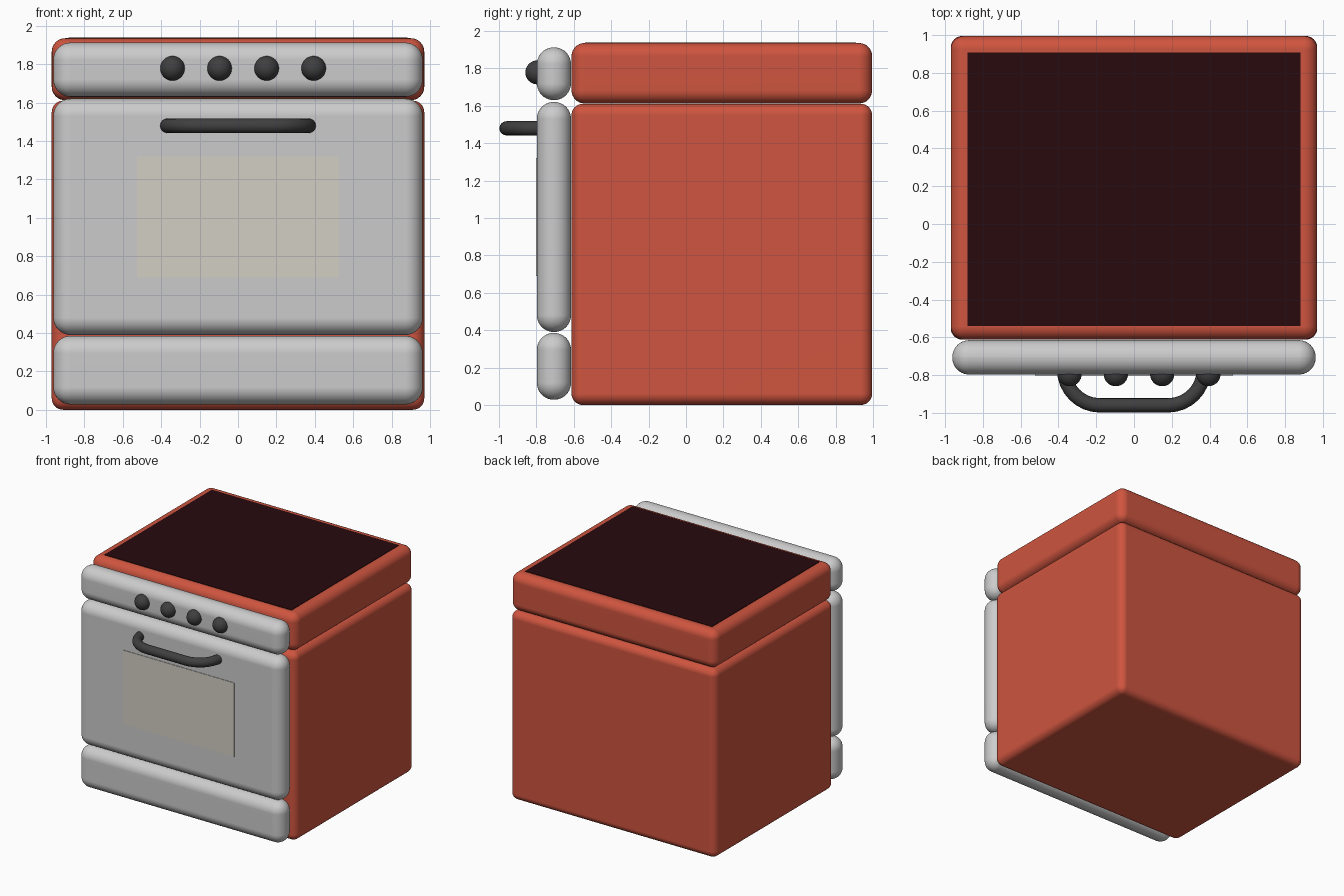
import bpy, bmesh, math
from mathutils import Vector

if "Cube" in bpy.data.objects:
    bpy.data.objects.remove(bpy.data.objects["Cube"])


def material(name, rgb):
    m = bpy.data.materials.new(name)
    m.diffuse_color = (*rgb, 1)
    m.use_nodes = True
    m.node_tree.nodes["Principled BSDF"].inputs["Base Color"].default_value = m.diffuse_color
    return m


RED = material("red enamel", (0.62, 0.09, 0.05))
GLASS = material("dark glass", (0.02, 0.003, 0.004))
PANE = material("cream pane", (0.65, 0.62, 0.56))
DARK = material("dark plastic", (0.05, 0.05, 0.05))


def box(name, lo, hi, radius=0, mat=None, segments=8):
    """Box between two corners, optionally with rounded edges."""
    lo, hi = Vector(lo), Vector(hi)
    bm = bmesh.new()
    bmesh.ops.create_cube(bm, size=1)
    for v in bm.verts:
        v.co = (lo + hi) / 2 + v.co * (hi - lo)
    if radius:
        bmesh.ops.bevel(bm, geom=bm.edges[:], offset=radius, segments=segments,
                        profile=0.5, affect='EDGES', clamp_overlap=True)
        for f in bm.faces:
            f.smooth = True
    me = bpy.data.meshes.new(name)
    bm.to_mesh(me)
    bm.free()
    ob = bpy.data.objects.new(name, me)
    bpy.context.collection.objects.link(ob)
    if mat:
        me.materials.append(mat)
    if radius:
        ob.modifiers.new("weighted", 'WEIGHTED_NORMAL')
    return ob


# Red body and hob slab
box("body", (-0.97, -0.612, 0), (0.97, 0.995, 1.61), 0.06, RED)
box("hob_slab", (-0.97, -0.612, 1.612), (0.97, 0.995, 1.935), 0.07, RED)
box("hob_glass", (-0.882, -0.54, 1.91), (0.882, 0.908, 1.939), 0, GLASS)

# Rounded front panels
for name, z0, z1 in (("drawer_front", 0.028, 0.385),
                     ("oven_door", 0.39, 1.62),
                     ("control_panel", 1.63, 1.912)):
    box(name, (-0.962, -0.797, z0), (0.962, -0.615, z1), 0.09, None, 10)

# Oven window
box("oven_window", (-0.525, -0.801, 0.69), (0.525, -0.78, 1.32), 0, PANE)

# Control knobs
for i in range(4):
    bpy.ops.mesh.primitive_uv_sphere_add(segments=32, ring_count=16, radius=0.064,
                                         location=(-0.341 + 0.245 * i, -0.795, 1.778),
                                         rotation=(math.pi / 2, 0, 0))
    knob = bpy.context.object
    knob.name = f"knob_{i + 1}"
    knob.data.materials.append(DARK)
    bpy.ops.object.shade_smooth()

# Door handle: bent tube, right half mirrored to the left
R = 0.19
half = [(0.37, -0.76)] + [
    (0.18 + R * math.cos(a), -0.77 - R * math.sin(a))
    for a in (math.pi / 2 * k / 8 for k in range(9))]
path = half + [(-x, y) for x, y in reversed(half)]
cu = bpy.data.curves.new("door_handle", 'CURVE')
cu.dimensions = '3D'
cu.bevel_depth = 0.038
cu.bevel_resolution = 6
cu.use_fill_caps = True
sp = cu.splines.new('POLY')
sp.points.add(len(path) - 1)
for p, (x, y) in zip(sp.points, path):
    p.co = (x, y, 1.479, 1)
sp.use_smooth = True
cu.materials.append(DARK)
bpy.context.collection.objects.link(bpy.data.objects.new("door_handle", cu))
